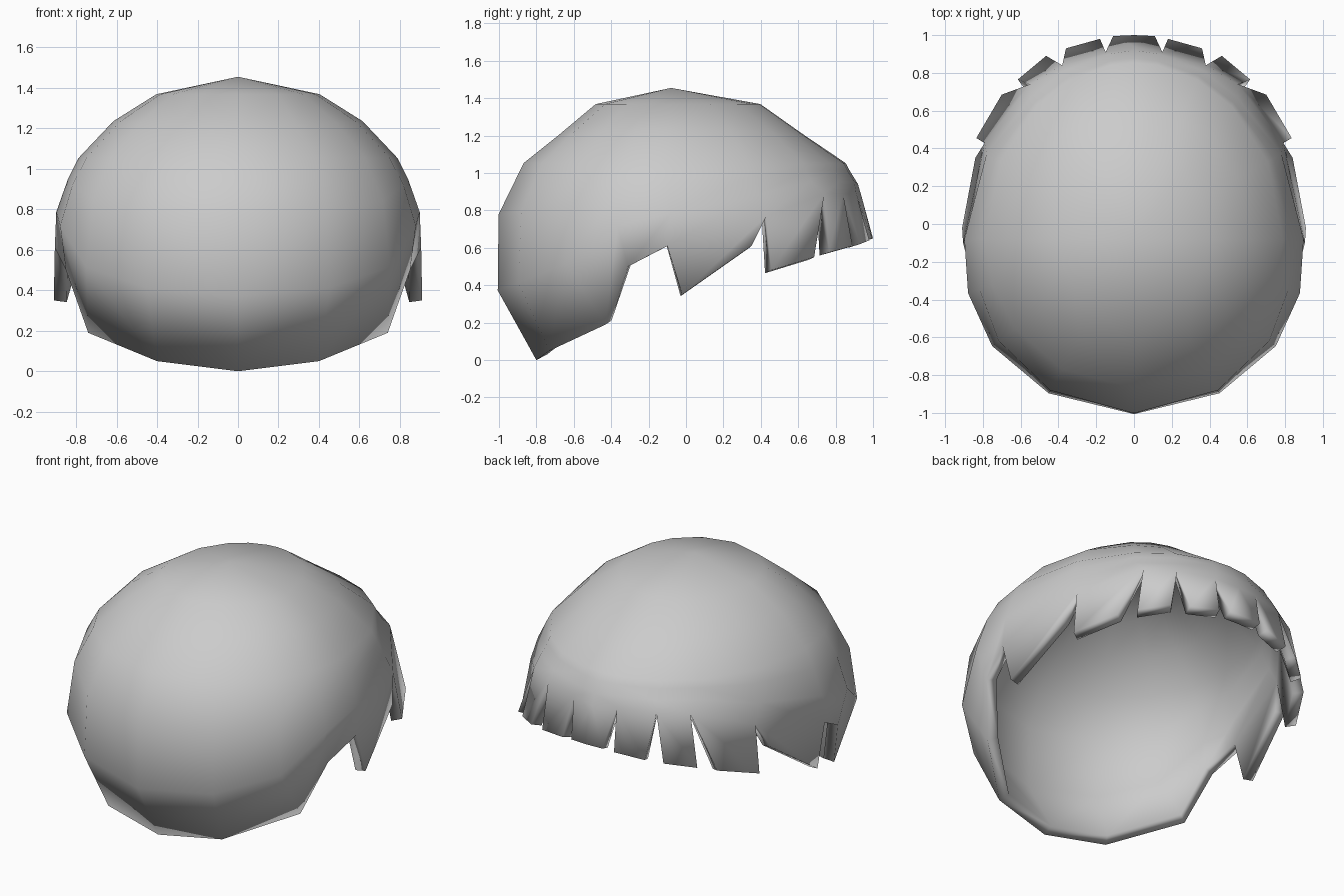
import bpy, bmesh
from math import sin, cos, asin, radians, degrees

if "Cube" in bpy.data.objects:
    bpy.data.objects.remove(bpy.data.objects["Cube"])

# Dome: an ellipsoid, longer towards +y
CY, CZ, RX, RB, RF, RZ = -0.08, 0.60, 0.92, 0.92, 1.09, 0.855


def dome(az, el, scale=1.0):
    a, e = radians(az), radians(el)
    ry = RF if az > 0 else RB
    return (RX * cos(a) * cos(e) * scale,
            CY + ry * sin(a) * cos(e) * scale,
            CZ + RZ * sin(e) * (1 + (scale - 1) * (el > 40)))


# Lower rim of one half, from -y round to +y, and the azimuth of each column
rim = [(0, -.80, 0), (.40, -.73, .05), (.74, -.43, .19), (.85, -.31, .50),
       (.905, -.10, .61), (.79, .43, .77), (.55, .74, .89), (.38, .84, .89),
       (.15, .91, .89), (0, .94, .87)]
azimuth = [-90, -61, -37, -18, 0, 26, 49, 65, 81, 90]

bm = bmesh.new()
columns = []
for p, az in zip(rim, azimuth):
    e0 = degrees(asin((p[2] - CZ) / RZ))
    back = max(0, -sin(radians(az)))
    col = [bm.verts.new(p)]
    for t, bulge in ((.38, .045), (.74, .025)):
        col.append(bm.verts.new(dome(az, e0 + (32 - e0) * t, 1 + bulge * back)))
    flat = .961 + .039 * cos(radians(az)) ** 2
    for el, s in ((32, 1.01), (48, flat), (64, 1)):
        col.append(bm.verts.new(dome(az, el, s)))
    for v in col:
        if abs(az) == 90:
            v.co.x = 0
    columns.append(col)
apex = bm.verts.new((0, CY, CZ + RZ))

# Skin the columns
for a, b in zip(columns, columns[1:]):
    for i in range(len(a) - 1):
        bm.faces.new((a[i], b[i], b[i + 1], a[i + 1]))
    bm.faces.new((a[-1], b[-1], apex))

# Hanging locks: first column, then the two lower corners
locks = [(4, (.91, -.02, .35), (.84, .35, .61)),
         (5, (.835, .455, .48), (.70, .685, .55)),
         (6, (.615, .765, .575), (.465, .89, .61)),
         (7, (.36, .93, .62), (.18, .98, .64)),
         (8, (.11, .995, .65), (0, 1.0, .65))]
for c, p, q in locks:
    bm.faces.new((bm.verts.new(p), bm.verts.new(q),
                  columns[c + 1][0], columns[c][0]))

for f in bm.faces:
    f.smooth = True
mesh = bpy.data.meshes.new("hair_cap")
bm.to_mesh(mesh)
bm.free()
hair = bpy.data.objects.new("hair_cap", mesh)
bpy.context.collection.objects.link(hair)

# Other half and wall thickness
mirror = hair.modifiers.new("mirror", 'MIRROR')
mirror.use_clip = True
mirror.merge_threshold = 0.002
shell = hair.modifiers.new("thickness", 'SOLIDIFY')
shell.thickness = 0.065
shell.offset = -1
